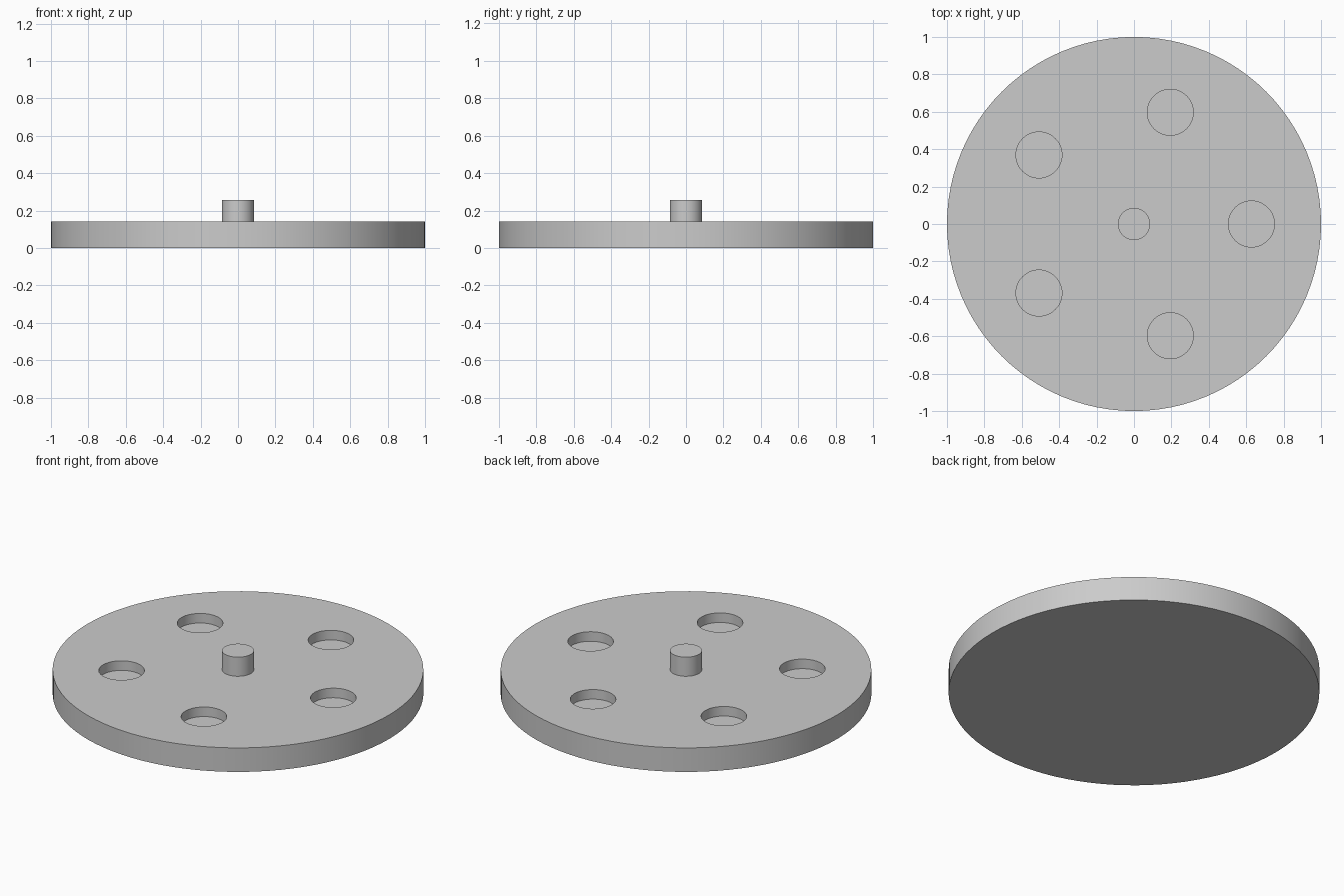
import bpy
from math import cos, sin, tau

cube = bpy.data.objects.get("Cube")
if cube:
    bpy.data.objects.remove(cube, do_unlink=True)

DISC_TOP = 0.143
PIN_TOP = 0.257
POCKET_FLOOR = 0.086
POCKETS = 5

grey = bpy.data.materials.new("plain grey")
grey.use_nodes = True
colour = (0.6, 0.6, 0.6, 1)
grey.diffuse_color = colour
grey.node_tree.nodes["Principled BSDF"].inputs["Base Color"].default_value = colour


def cylinder(name, radius, bottom, top, x=0, y=0, sides=48):
    """Upright cylinder between two heights."""
    bpy.ops.mesh.primitive_cylinder_add(
        vertices=sides, radius=radius, depth=top - bottom,
        location=(x, y, (bottom + top) / 2))
    obj = bpy.context.object
    obj.name = obj.data.name = name
    obj.data.materials.append(grey)
    return obj


# Round base plate
disc = cylinder("base_disc", 1, 0, DISC_TOP, sides=96)

# Ring of shallow round pockets cut into the top
for i in range(POCKETS):
    angle = tau * i / POCKETS
    cutter = cylinder("pocket_cutter", 0.123, POCKET_FLOOR, DISC_TOP + 0.1,
                      0.628 * cos(angle), 0.628 * sin(angle))
    cutter.hide_render = True
    cut = disc.modifiers.new("pocket", "BOOLEAN")
    cut.operation = "DIFFERENCE"
    cut.solver = "EXACT"
    cut.object = cutter
    bpy.context.view_layer.objects.active = disc
    bpy.ops.object.modifier_apply(modifier=cut.name)
    bpy.data.objects.remove(cutter, do_unlink=True)

# Centre pin
pin = cylinder("centre_pin", 0.086, DISC_TOP - 0.02, PIN_TOP)

# Smooth round walls with crisp rims
for obj in (disc, pin):
    bpy.ops.object.select_all(action="DESELECT")
    obj.select_set(True)
    bpy.context.view_layer.objects.active = obj
    bpy.ops.object.shade_smooth_by_angle()
